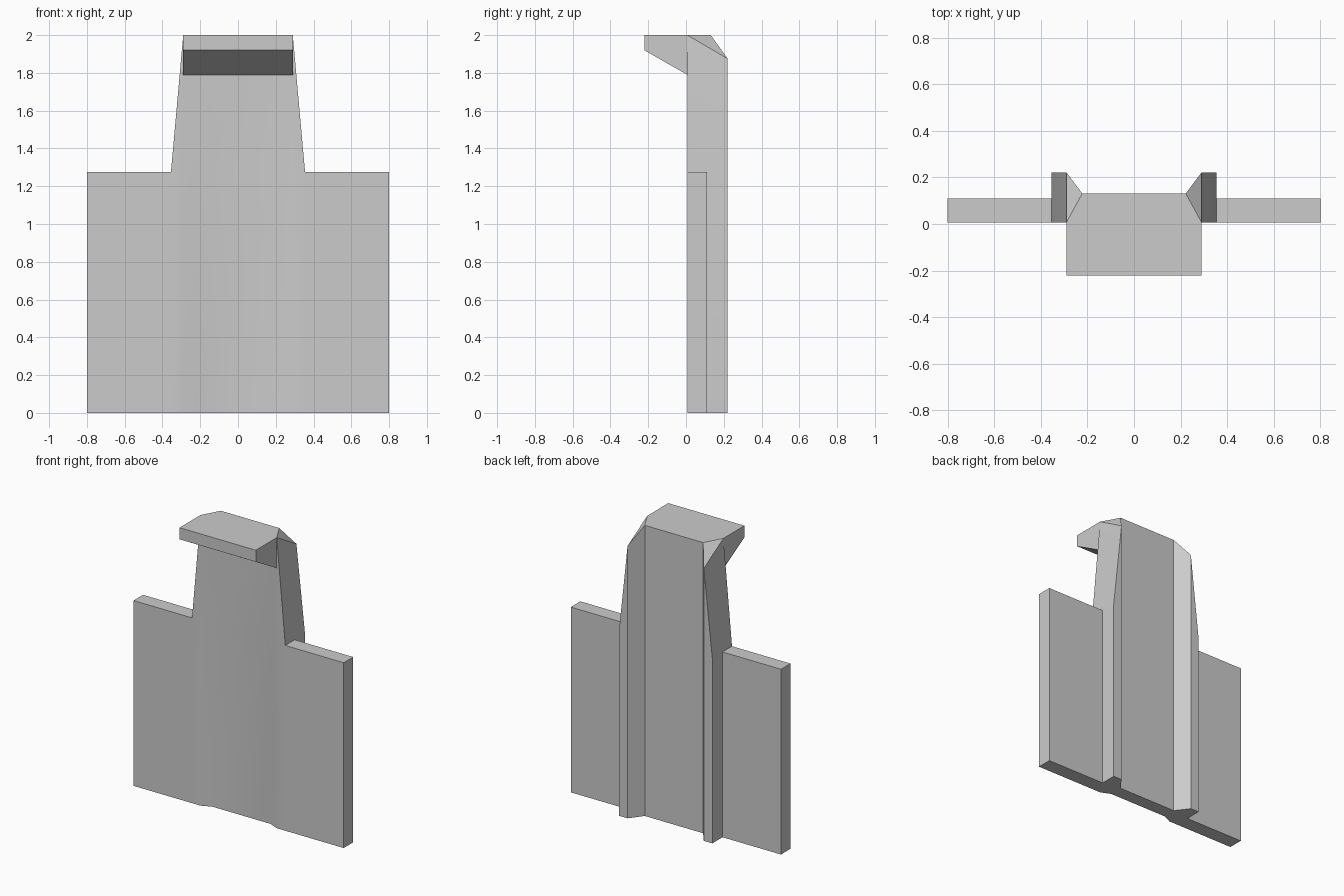
import bpy, bmesh
from math import radians

cube = bpy.data.objects.get("Cube")
if cube:
    bpy.data.objects.remove(cube)

# Key depths (y): front face, wing back, panel back, rib back, hook tip
FRONT, WING_BACK, PANEL, RIB, TIP = 0.007, 0.11, 0.131, 0.221, -0.221
SHOULDER, TOP = 1.275, 2.0
INNER, RIDGE, OUTER, WIDE = 0.222, 0.29, 0.355, 0.8

grey = bpy.data.materials.new("plain grey")
grey.use_nodes = True
colour = (0.6, 0.6, 0.6, 1)
grey.diffuse_color = colour
grey.node_tree.nodes["Principled BSDF"].inputs["Base Color"].default_value = colour


def finish(name, bm):
    bmesh.ops.remove_doubles(bm, verts=bm.verts, dist=0.0005)
    bmesh.ops.recalc_face_normals(bm, faces=bm.faces)
    mesh = bpy.data.meshes.new(name)
    bm.to_mesh(mesh)
    bm.free()
    mesh.materials.append(grey)
    obj = bpy.data.objects.new(name, mesh)
    bpy.context.collection.objects.link(obj)
    bpy.ops.object.select_all(action='DESELECT')
    obj.select_set(True)
    bpy.context.view_layer.objects.active = obj
    bpy.ops.object.shade_smooth_by_angle(angle=radians(30))
    return obj


def prism(name, profile, x0, x1):
    """Extrude a (y, z) profile along x."""
    bm = bmesh.new()
    face = bm.faces.new([bm.verts.new((x0, y, z)) for y, z in profile])
    new = bmesh.ops.extrude_face_region(bm, geom=[face])["geom"]
    bmesh.ops.translate(bm, vec=(x1 - x0, 0, 0),
                        verts=[v for v in new if isinstance(v, bmesh.types.BMVert)])
    return finish(name, bm)


def section(z, outer, recess, rib_z):
    """Full plan outline of the ribbed column, running front left to back left."""
    dip = FRONT + recess
    front = [(INNER, dip, z), (RIDGE, FRONT, z), (outer, FRONT, z)]
    back = [(outer, RIB, rib_z), (RIDGE, RIB, rib_z), (INNER, PANEL, z)]
    half = front + back
    return half + [(-x, y, h) for x, y, h in reversed(half)]


# Ribbed column: shallow front recess fades out upwards, ribs taper to the top
bm = bmesh.new()
rings = [[bm.verts.new(p) for p in section(*args)] for args in (
    (0, OUTER, 0.03, 0),
    (SHOULDER, OUTER, 0.009, SHOULDER),
    (TOP, RIDGE, 0, 1.875))]
n = len(rings[0])
for low, high in zip(rings, rings[1:]):
    for i in range(n):
        j = (i + 1) % n
        bm.faces.new((low[i], low[j], high[j], high[i]))
bm.faces.new(rings[0])
t = rings[-1]
bm.faces.new((t[0], t[1], t[5], t[6], t[10], t[11]))
bm.faces.new((t[1], t[4], t[5]))
bm.faces.new((t[10], t[7], t[6]))
finish("ribbed_column", bm)

# Overhanging hook along the top front edge
prism("top_hook", [(FRONT, TOP), (TIP, TOP), (TIP, 1.92), (FRONT, 1.79)], -RIDGE, RIDGE)

# Flat wing on each side
wing = [(FRONT, 0), (WING_BACK, 0), (WING_BACK, SHOULDER), (FRONT, SHOULDER)]
for side, name in ((1, "left_wing"), (-1, "right_wing")):
    prism(name, wing, side * OUTER, side * WIDE)
